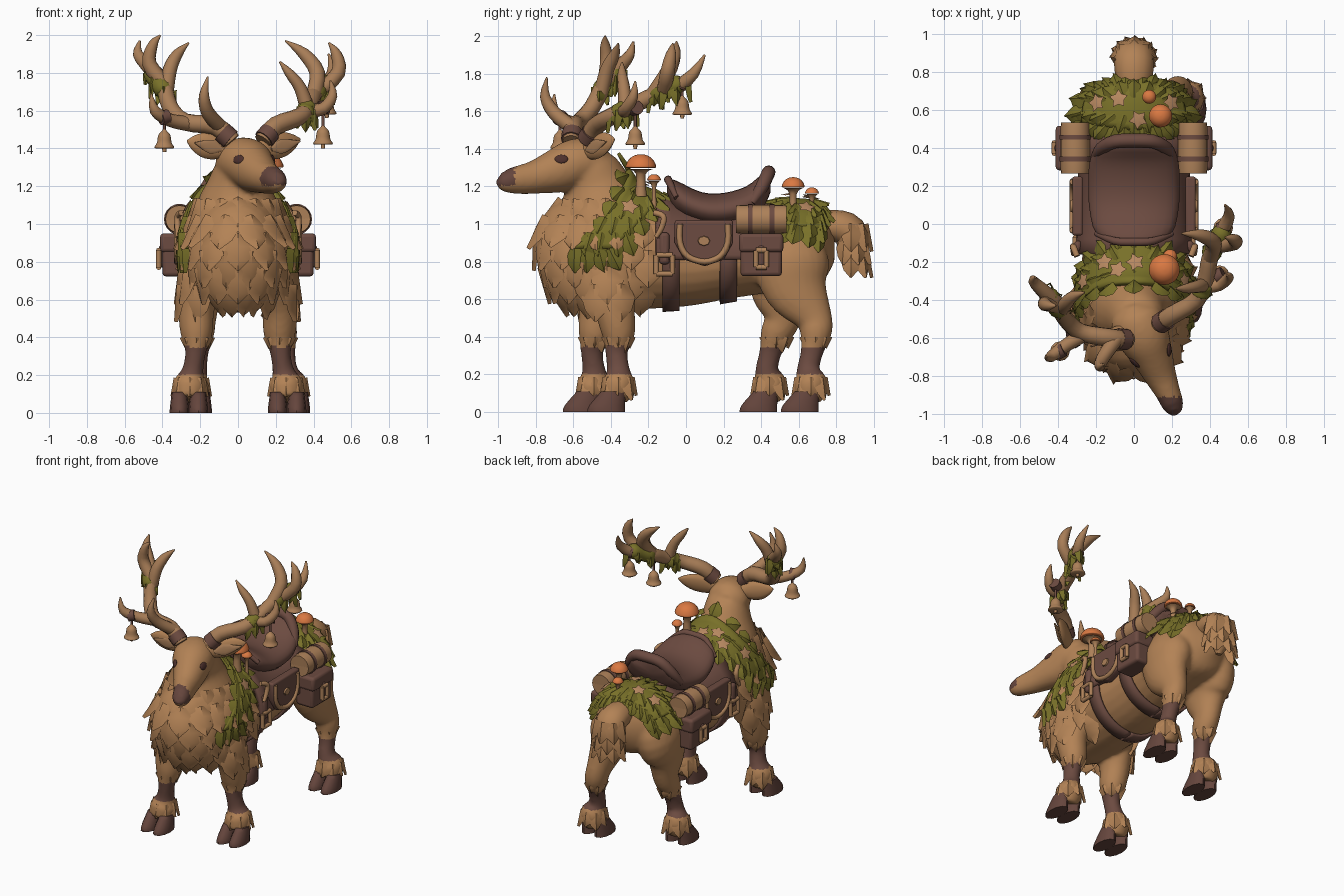
import bpy, bmesh
from math import sin, cos, pi, radians
from mathutils import Vector, Matrix
from mathutils.bvhtree import BVHTree
if "Cube" in bpy.data.objects:
    bpy.data.objects.remove(bpy.data.objects["Cube"])

def material(name, *rgb):
    m = bpy.data.materials.new(name)
    m.use_nodes = True
    m.diffuse_color = m.node_tree.nodes["Principled BSDF"].inputs["Base Color"].default_value = (*rgb, 1)
    return m

FUR, ANTLER = material("tan fur", .45, .225, .092), material("antler tan", .39, .205, .095)
LEATHER, HOOF = material("brown leather", .15, .07, .052), material("dark brown hoof", .13, .06, .046)
MOSS, CAP = material("moss green", .19, .165, .022), material("mushroom orange", .7, .19, .055)
TRIM, DARK = material("pale tan trim", .42, .22, .1), material("dark brown eye", .075, .03, .025)
LEAF = material("dry leaf", .48, .25, .12)
X, Y, Z = Vector((1, 0, 0)), Vector((0, 1, 0)), Vector((0, 0, 1))

def add(name, bm, mat, recalc=True, bevel=0):
    if recalc:
        bmesh.ops.recalc_face_normals(bm, faces=bm.faces)
    me = bpy.data.meshes.new(name)
    bm.to_mesh(me)
    me.materials.append(mat)
    me.polygons.foreach_set("use_smooth", [True] * len(me.polygons))
    me.set_sharp_from_angle(angle=.9)
    ob = bpy.data.objects.new(name, me)
    bpy.context.collection.objects.link(ob)
    if bevel:
        mod = ob.modifiers.new("bevel", "BEVEL")
        mod.width, mod.segments = bevel, 3
    return ob

def tube(bm, pts, n=12, axis=None, steps=3):
    """Smooth capped loft through stations (x, y, z, radius[, second radius])."""
    P = [Vector(tuple(p) if len(p) == 5 else (*p, p[3])) for p in pts]
    S = []
    for i in range(len(P) - 1):
        a, b, c, d = P[max(i - 1, 0)], P[i], P[i + 1], P[min(i + 2, len(P) - 1)]
        for t in (k / steps for k in range(steps)):
            S.append((b * 2 + (c - a) * t + (a * 2 - b * 5 + c * 4 - d) * t * t + (b * 3 - a - c * 3 + d) * t ** 3) * .5)
    S.append(P[-1])
    C = [Vector(s[:3]) for s in S]
    u, rings = None, []
    for i, s in enumerate(S):
        t = axis or (C[min(i + 1, len(C) - 1)] - C[max(i - 1, 0)]).normalized()
        u = u or (Y if abs(t.x) > .75 else X)
        u = (u - t * u.dot(t)).normalized()
        v, rx, ry = t.cross(u), max(s[3], .002), max(s[4], .002)
        rings.append([bm.verts.new(C[i] + u * rx * cos(2 * pi * k / n) + v * ry * sin(2 * pi * k / n)) for k in range(n)])
    for a, b in zip(rings, rings[1:]):
        for k in range(n):
            bm.faces.new((a[k], a[k - 1], b[k - 1], b[k]))
    bm.faces.new(rings[0])
    bm.faces.new(rings[-1])

def tubes(name, mat, paths, **kw):
    bm = bmesh.new()
    for p in paths:
        tube(bm, p, **kw)
    return add(name, bm, mat)

def tuft(bm, pos, nrm, d, l, w, h=.022, lift=.02):
    """Pointed overlapping lock or leaf lying on a surface."""
    nrm = nrm.normalized()
    d = (d - nrm * d.dot(nrm)).normalized()
    s, last = nrm.cross(d), None
    for f, wide in ((0, .6), (.35, 1), (.7, .72), (1, .04)):
        c, e = pos + d * l * f + nrm * (lift * f - .004), s * w * wide / 2
        row = [bm.verts.new(p) for p in (c - e - nrm * .012, c + nrm * h * (1 - f * .7), c + e - nrm * .012)]
        for k in (0, 1) if last else ():
            bm.faces.new((last[k], row[k], row[k + 1], last[k + 1]))
        last = row

# Body: torso, neck, head and legs fused into one skin
front = [(.15, -.4, .9, .11, .17), (.19, -.41, .72, .11, .16), (.22, -.38, .55, .095, .11), (.22, -.36, .42, .085, .09),
         (.225, -.37, .32, .055, .06), (.24, -.36, .22, .058, .062), (.255, -.36, .15, .09, .09), (.26, -.385, .07, .075, .075)]
rear = [(.14, .56, .95, .11, .15), (.18, .56, .8, .14, .2), (.2, .59, .65, .11, .17), (.21, .68, .5, .08, .1), (.22, .69, .42, .075, .085),
        (.23, .67, .32, .054, .06), (.24, .65, .22, .058, .062), (.26, .665, .15, .09, .09), (.26, .645, .07, .075, .075)]
LEGS = []
for path, dx, dy in ((front, 0, -.13), (rear, .02, -.22)):
    for s in (1, -1):
        drop = [max(0, min(1, (.8 - p[2]) / .4)) for p in path]
        LEGS.append([(x * s + dx * f, y + (dy * f if s < 0 else 0), z, a, b) for f, (x, y, z, a, b) in zip(drop, path)])
torso = [(0, -.79, .93, .06, .07), (0, -.71, .92, .18, .21), (0, -.55, .88, .265, .32), (0, -.38, .87, .28, .33),
         (0, -.2, .84, .275, .3), (0, 0, .81, .265, .25), (0, .2, .82, .26, .22), (0, .4, .85, .265, .22),
         (0, .58, .88, .265, .22), (0, .72, .88, .2, .19), (0, .79, .88, .07, .08)]
neck = [(0, -.42, .95, .26, .29), (0, -.45, 1.1, .22, .225), (.01, -.48, 1.22, .165, .175), (.03, -.52, 1.33, .13, .135), (.03, -.53, 1.41, .07, .08)]
head = [(-.02, -.42, 1.34, .06, .07), (0, -.48, 1.33, .13, .12), (.045, -.58, 1.325, .14, .13), (.09, -.68, 1.285, .114, .12),
        (.14, -.8, 1.25, .085, .09), (.18, -.89, 1.235, .066, .076), (.207, -.96, 1.23, .056, .06), (.218, -.995, 1.245, .03, .034)]
body = tubes("body", FUR, [torso, neck, head] + LEGS, n=24, steps=4)
mod = body.modifiers.new("fuse", "REMESH")
mod.mode, mod.voxel_size = "VOXEL", .014
mod = body.modifiers.new("soften", "SMOOTH")
mod.factor, mod.iterations = .5, 5
skin = bpy.data.meshes.new_from_object(body.evaluated_get(bpy.context.evaluated_depsgraph_get()))
body.modifiers.clear()
body.data = skin
skin.materials.clear()
for m in (FUR, LEATHER, HOOF):
    skin.materials.append(m)
for f in skin.polygons:
    f.use_smooth = True
    f.material_index = 1 if .2 < f.center.z < .35 else 2 if f.center.y < -.91 and f.center.z > 1.205 else 0
tree = BVHTree.FromPolygons([v.co for v in skin.vertices], [tuple(p.vertices) for p in skin.polygons])

def cast(o, d, off=0):
    loc, nrm, _, _ = tree.ray_cast(o, d)
    return (o + d * .22, d) if loc is None else (loc + d * off, nrm if nrm.dot(d) > 0 else -nrm)

def around(y, a, zc=.88, off=0):
    return cast(Vector((0, y, zc)), Vector((sin(a), 0, cos(a))), off)

def drape(name, mat, span, y_at, zc, off, thick, na=40, ns=8):
    """Sheet laid over the skin; y_at(angle, side) gives its edge."""
    bm = bmesh.new()
    g = [[bm.verts.new(around(y_at(a, -1 + 2 * j / ns), a, zc, off)[0]) for j in range(ns + 1)]
         for a in (radians(span) * (2 * i / na - 1) for i in range(na + 1))]
    for i in range(na):
        for j in range(ns):
            bm.faces.new((g[i][j], g[i + 1][j], g[i + 1][j + 1], g[i][j + 1]))
    mod = add(name, bm, mat).modifiers.new("thickness", "SOLIDIFY")
    mod.thickness, mod.offset = thick, 0

# Mane locks in staggered rows, feathering at knees and fetlocks, tail
bm = bmesh.new()
for i in range(6):
    for k in range(-5, 6):
        a = (k + .5 * (i % 2)) * .42
        p, n = cast(Vector((0, -.45, 1.13 - .09 * i)), Vector((sin(a), -cos(a), 0)))
        tuft(bm, p, n, -Z, .2, .175, .028, .01)
for leg in LEGS:
    for (x, y, *_), z, tilt, l, w in ((leg[-5], .4, -.35, .065, .08), (leg[-2], .185, .25, .1, .095)):
        for k in range(8):
            r = Vector((cos(k * pi / 4), sin(k * pi / 4), 0))
            tuft(bm, cast(Vector((x, y, z)), r)[0], r + Z * tilt, -Z, l + .025 * (k % 2), w, .014, .002)
for i, z in enumerate((1.0, .93, .86)):
    for k in range(-2, 3):
        a = (k + .5 * (i % 2)) * .8
        tuft(bm, Vector((.09 * sin(a), .88 + .075 * cos(a), z)), Vector((sin(a), cos(a), .25)), -Z, .15, .11, .02, .004)
add("fur_locks", bm, FUR, recalc=False)
tubes("tail", FUR, [[(0, .68, .98, .08), (0, .79, .99, .1, .085), (0, .87, .96, .105, .09), (0, .89, .87, .095, .08), (0, .87, .75, .02)]])

# Cloven hooves
bm = bmesh.new()
for x, y, *_ in (leg[-1] for leg in LEGS):
    for s in (-.05, .05):
        tube(bm, [(x + s, y - .04, 0, .052, .1), (x + s, y - .035, .035, .05, .095), (x + s, y, .11, .04, .065)], axis=Z)
add("hooves", bm, HOOF)

# Ears and eyes
for side, root, tip in (("left", (.1, -.54, 1.385), (.33, -.38, 1.45)), ("right", (-.05, -.56, 1.39), (-.27, -.62, 1.44))):
    a, b = Vector(root), Vector(tip)
    leaf = [(0, .035, .035), (.3, .032, .065), (.6, .028, .066), (.85, .016, .038), (1, .003, .004)]
    tubes(side + "_ear", FUR, [[(*a.lerp(b, f), t, h) for f, t, h in leaf]])
    inner = [(*(a.lerp(b, f) + Vector((.02, -.03, -.006))), .006, h) for f, h in ((.25, .01), (.5, .038), (.9, .004))]
    tubes(side + "_inner_ear", ANTLER, [inner])
bm = bmesh.new()
for s in (1, -1):
    p, n, _, _ = tree.find_nearest(Vector((.09, -.7, 1.345)) + Vector((.93, .37, 0)) * .1 * s)
    place = Matrix.Translation(p) @ n.to_track_quat("Z", "Y").to_matrix().to_4x4() @ Matrix.Diagonal((.036, .025, .009, 1))
    bmesh.ops.create_uvsphere(bm, u_segments=12, v_segments=8, radius=1, matrix=place)
add("eyes", bm, DARK)

# Antlers with leather wraps and hanging moss clumps
left = [[(.13, -.53, 1.44, .042), (.2, -.48, 1.52, .045), (.33, -.4, 1.57, .042), (.38, -.28, 1.63, .04),
         (.4, -.18, 1.68, .04), (.45, -.06, 1.72, .036), (.5, .04, 1.8, .028), (.48, .1, 1.9, .005)],
        [(.36, -.33, 1.6, .035), (.45, -.32, 1.61, .03), (.5, -.28, 1.68, .024), (.49, -.27, 1.76, .004)],
        [(.4, -.18, 1.68, .038), (.42, -.1, 1.8, .038), (.35, -.06, 1.9, .03), (.25, -.05, 1.97, .004)],
        [(.42, -.12, 1.69, .035), (.53, -.1, 1.8, .035), (.52, -.08, 1.9, .026), (.48, -.07, 1.96, .004)],
        [(.37, -.32, 1.6, .036), (.33, -.33, 1.72, .03), (.27, -.34, 1.8, .022), (.22, -.34, 1.86, .004)]]
right = [[(-.03, -.61, 1.44, .042), (-.12, -.6, 1.52, .045), (-.28, -.57, 1.54, .042), (-.36, -.5, 1.62, .04),
          (-.4, -.43, 1.75, .04), (-.47, -.36, 1.83, .036), (-.53, -.3, 1.9, .025), (-.52, -.28, 1.97, .005)],
         [(-.09, -.6, 1.51, .036), (-.16, -.7, 1.59, .033), (-.18, -.75, 1.68, .025), (-.16, -.74, 1.78, .004)],
         [(-.26, -.58, 1.53, .036), (-.36, -.64, 1.55, .032), (-.44, -.7, 1.6, .026), (-.46, -.7, 1.69, .004)],
         [(-.4, -.43, 1.75, .038), (-.47, -.42, 1.85, .035), (-.45, -.43, 1.95, .024), (-.41, -.43, 2, .004)],
         [(-.38, -.45, 1.7, .036), (-.36, -.42, 1.82, .034), (-.32, -.38, 1.9, .026), (-.26, -.36, 1.96, .004)]]
for side, paths, clumps in (("left", left, ((.4, -.17, 1.68, .47, -.03, 1.75), (.35, -.37, 1.58, .37, -.31, 1.62))),
                            ("right", right, ((-.385, -.46, 1.7, -.46, -.37, 1.81),))):
    tubes(side + "_antler", ANTLER, [[(*p[:3], p[3] * 1.1) for p in path] for path in paths])
    a, b = (Vector(p[:3]) for p in paths[0][:2])
    tubes(side + "_antler_wrap", LEATHER, [[(*a.lerp(b, f), .056) for f in (.1, .35, .6)]])
    bm = bmesh.new()
    for a, b in ((Vector(c[:3]), Vector(c[3:])) for c in clumps):
        tube(bm, [(*a.lerp(b, f), r) for f, r in ((-.1, .03), (.1, .052), (.5, .05), (.9, .052), (1.1, .03))])
        for k in range(12):
            r = Vector((cos(k * 2.4), sin(k * 2.4), .15))
            tuft(bm, a.lerp(b, k / 11) + r * .047, r, -Z, .06 + .025 * (k % 3), .06, .018, .002)
    add(side + "_antler_moss", bm, MOSS, recalc=False)
# Bells on cords
dome = ((.0, .046), (.008, .052), (.03, .039), (.07, .032), (.09, .015), (.1, .008))
for i, (x, y, z, top) in enumerate(((.45, -.27, 1.42, 1.61), (.47, -.02, 1.58, 1.74), (-.39, -.67, 1.4, 1.56))):
    tubes("bell_%d" % i, TRIM, [[(x, y, z + h, r) for h, r in dome], [(x, y, z - .02, .01), (x, y, z + .01, .012)]], axis=Z)
    tubes("bell_cord_%d" % i, LEATHER, [[(x, y, z + .09, .008), (x, y, top, .008)], [(x - .02, y - .01, top, .038), (x + .02, y + .01, top + .01, .038)]])

# Saddle, blanket and girths
drape("saddle_blanket", LEATHER, 98, lambda a, s: .15 + .31 * s, .85, .022, .03)
for i, y in enumerate((-.08, .225)):
    drape("girth_%d" % i, LEATHER, 180, lambda a, s: y + .045 * s, .82, .012, .02, na=60, ns=2)
tubes("saddle_seat", LEATHER, [[(0, -.1, 1.2, .1, .04), (0, -.05, 1.14, .2, .09), (0, .08, 1.08, .235, .09), (0, .2, 1.07, .24, .095),
                                (0, .32, 1.1, .235, .1), (0, .4, 1.16, .2, .1), (0, .45, 1.22, .13, .05)]], n=24, axis=Y)
cantle = [(.0, .44, 1.275, .036), (.1, .435, 1.265, .036), (.17, .4, 1.19, .034), (.21, .35, 1.11, .02)]
pommel = [(.0, -.095, 1.235, .022), (.1, -.09, 1.225, .02), (.2, -.05, 1.14, .014)]
tubes("saddle_rim", LEATHER, [[(-p[0], *p[1:]) for p in arc[:0:-1]] + arc for arc in (cantle, pommel)])

# Side gear, mirrored
u_shape = [(-.06, 1.02), (-.06, .9), (-.01, .81), (.1, .775), (.2, .81), (.25, .9), (.25, 1.02)]
for side, s in (("left", 1), ("right", -1)):
    bm = bmesh.new()
    cap = bm.faces.new([bm.verts.new((s * .27, y, z)) for y, z in u_shape])
    ext = bmesh.ops.extrude_face_region(bm, geom=[cap])["geom"]
    bmesh.ops.translate(bm, verts=[v for v in ext if isinstance(v, bmesh.types.BMVert)], vec=X * s * .055)
    add(side + "_flap", bm, LEATHER, bevel=.012)
    loops = [[(s * .324, .095 + (y - .095) * .82, .91 + (z - .91) * .82, .016) for y, z in u_shape],
             [(s * .3, -.17, 1.06, .016), (s * .32, -.12, 1.04, .017), (s * .32, -.13, .98, .016), (s * .32, -.16, .93, .012)],
             [(s * .32, .095, .91, .035, .028), (s * .335, .095, .91, .03, .024)]]
    for x, y, z, w, h in ((.31, -.115, .785, .043, .05), (.42, .4, .815, .028, .045)):
        c = [(s * x, y + w * i, z + h * j, .014) for i, j in ((-1, -1), (1, -1), (1, 1), (-1, 1), (-1, -1))]
        loops += zip(c, c[1:])
    tubes(side + "_buckles_and_trim", TRIM, loops, n=8)
    bm = bmesh.new()
    for c, size in (((.33, .4, .83), (.14, .22, .215)), ((.335, .4, .9), (.155, .235, .1)), ((.4, .4, .83), (.04, .045, .12)), ((.295, -.115, .87), (.04, .055, .17))):
        bmesh.ops.create_cube(bm, size=1, matrix=Matrix.Translation((s * c[0], *c[1:])) @ Matrix.Diagonal((*size, 1)))
    add(side + "_saddlebag", bm, LEATHER, bevel=.03)
    rolls = lambda *ends: [(s * .31, y, 1.025, r) for y, r in ends]
    tubes(side + "_bedroll", TRIM, [rolls((.275, .066), (.285, .076), (.515, .076), (.525, .066))], n=20)
    tubes(side + "_bedroll_straps", LEATHER, [rolls((y, .082), (y + .025, .082)) for y in (.33, .445)], n=20)

# Moss collar and rump moss with leafy edges
collar = lambda a, s: -.21 - .11 * a * a + s * .1
rump = lambda a, s: .625 + s * (.13 - .03 * abs(a))
for name, edge, span in (("collar_moss", collar, 92), ("rump_moss", rump, 68)):
    drape(name, MOSS, span, edge, .88, .025, .03)
    bm = bmesh.new()
    for i in range(-6, 7):
        for s in (-.95, -.4, .3, .85):
            a = radians(span) * i / 6
            p, n = around(edge(a, s), a, .88, .036)
            down = Vector((sin(a) * 2 * abs(sin(a)), s * .9, -abs(sin(a)) * 1.6 - .05))
            tuft(bm, p, n, down, .13 if abs(i) > 4 else .1, .11, .018, .006)
    add(name + "_leaves", bm, MOSS, recalc=False)
# Fallen leaves pressed on the moss
bm = bmesh.new()
for y, a in ((-.2, -.5), (-.2, .02), (-.24, -.25), (-.3, .9), (-.3, -.9), (.64, -.75), (.55, .08), (.64, .75), (.66, -.3)):
    p, n = around(y, a, .88, .062)
    rot = n.to_track_quat("Z", "Y")
    ring = [bm.verts.new(p + rot @ Vector((cos(k * pi / 5), sin(k * pi / 5), 0)) * (.03 if k % 2 else .052)) for k in range(10)]
    hub = bm.verts.new(p + n * .007)
    for k in range(10):
        bm.faces.new((ring[k - 1], ring[k], hub))
add("fallen_leaves", bm, LEAF, recalc=False)

# Mushrooms
dome = ((0, .5), (-.08, .95), (.1, 1), (.5, .78), (.75, .42), (.82, .05))
for i, (x, y, z, r) in enumerate(((.16, -.24, 1.305, .08), (.19, -.17, 1.235, .036), (.14, .57, 1.2, .06), (.08, .67, 1.165, .036))):
    tubes("mushroom_cap_%d" % i, CAP, [[(x, y, z + r * h, r * w) for h, w in dome]], n=20, axis=Z)
    tubes("mushroom_stem_%d" % i, TRIM, [[(x, y, z - .16, r * .4), (x, y, z - .04, r * .32), (x, y, z - r * .15, r * .85)]], axis=Z)
